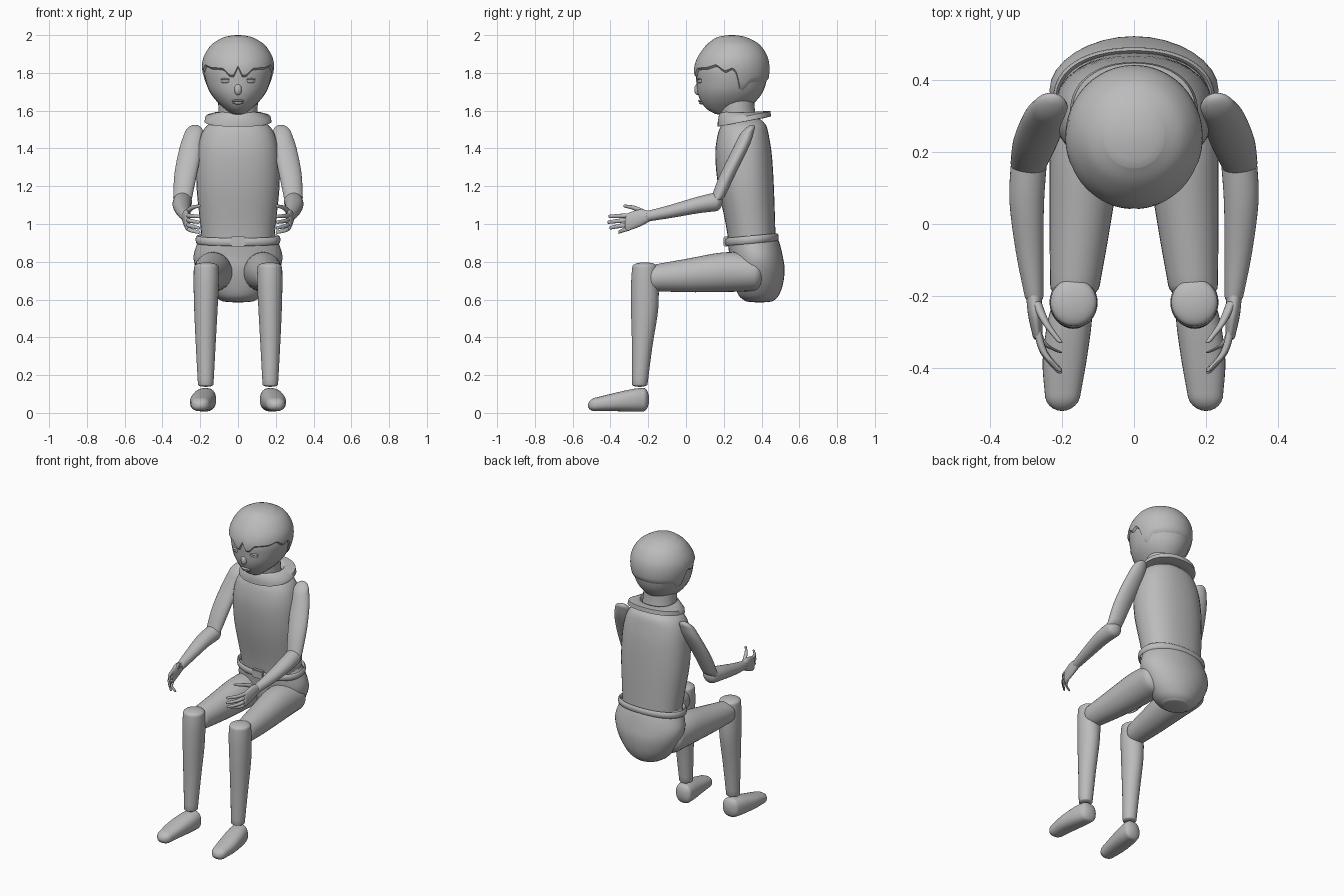
import bpy, bmesh
from math import sin, cos, pi, radians, copysign
from mathutils import Vector, Matrix

if "Cube" in bpy.data.objects:
    bpy.data.objects.remove(bpy.data.objects["Cube"])

GREY = bpy.data.materials.new("plain_grey")
GREY.use_nodes = True
GREY.diffuse_color = (0.5, 0.5, 0.5, 1)
GREY.node_tree.nodes["Principled BSDF"].inputs["Base Color"].default_value = (0.5, 0.5, 0.5, 1)
X, Y, Z = (Vector(a) for a in ((1, 0, 0), (0, 1, 0), (0, 0, 1)))


def finish(name, bm, mirror=False, angle=40):
    bmesh.ops.recalc_face_normals(bm, faces=bm.faces)
    me = bpy.data.meshes.new(name)
    bm.to_mesh(me)
    bm.free()
    me.materials.append(GREY)
    ob = bpy.data.objects.new(name, me)
    bpy.context.collection.objects.link(ob)
    bpy.ops.object.select_all(action='DESELECT')
    ob.select_set(True)
    bpy.context.view_layer.objects.active = ob
    bpy.ops.object.shade_smooth_by_angle(angle=radians(angle))
    if mirror:
        ob.modifiers.new("other_side", 'MIRROR')
    return ob


def smooth(rows, steps):
    """Catmull-Rom interpolation through rows of numbers."""
    out = []
    for i in range(len(rows) - 1):
        p = [Vector(rows[min(max(i + k, 0), len(rows) - 1)]) for k in (-1, 0, 1, 2)]
        for s in range(steps):
            t = s / steps
            out.append([0.5 * (2 * b + (c - a) * t + (2 * a - 5 * b + 4 * c - d) * t * t
                               + (3 * b - a - 3 * c + d) * t ** 3) for a, b, c, d in zip(*p)])
    return out + [list(rows[-1])]


def bridge(bm, rings, closed=False):
    n = len(rings[0])
    pairs = list(zip(rings, rings[1:])) + ([(rings[-1], rings[0])] if closed else [])
    for a, b in pairs:
        for i in range(n):
            bm.faces.new((a[i], a[(i + 1) % n], b[(i + 1) % n], b[i]))


def loft(name, rows, u=X, v=Y, power=2.0, domes=(0, 0), mirror=False, seg=32, steps=4):
    """Skin rows of (x, y, z, radius along u, radius along v), with domed ends."""
    rows = smooth(rows, steps)
    for end, dome in zip((0, -1), domes):
        if dome:
            c = Vector(rows[end][:3])
            out = (c - Vector(rows[1 if end == 0 else -2][:3])).normalized() * dome
            a, b = rows[end][3:]
            extra = [[*(c + out * sin(t)), a * cos(t), b * cos(t)]
                     for t in (pi / 2 * k / 6 for k in (1, 2, 3, 4, 5, 5.8))]
            rows = extra[::-1] + rows if end == 0 else rows + extra
    bm = bmesh.new()
    rings = []
    for x, y, z, a, b in rows:
        ring = []
        for i in range(seg):
            t = 2 * pi * i / seg
            c, s = (copysign(abs(w) ** (2 / power), w) for w in (cos(t), sin(t)))
            ring.append(bm.verts.new(Vector((x, y, z)) + u * a * c + v * b * s))
        rings.append(ring)
    bridge(bm, rings)
    bm.faces.new(rings[0])
    bm.faces.new(rings[-1])
    return finish(name, bm, mirror)


def stack(name, rows, **kw):
    """Upright body from rows of (z, front y, back y, half width)."""
    return loft(name, [(0, (f + b) / 2, z, w, (b - f) / 2) for z, f, b, w in rows], **kw)


def band(name, section, seg=64, power=2.2):
    """Closed ring; section rows are (half width, front y, back y, front z, back z)."""
    bm = bmesh.new()
    rings = []
    for w, f, b, zf, zb in section:
        ring = []
        for i in range(seg):
            t = 2 * pi * i / seg
            c, s = (copysign(abs(q) ** (2 / power), q) for q in (cos(t), sin(t)))
            k = (s + 1) / 2
            ring.append(bm.verts.new((w * c, f + (b - f) * k, zf + (zb - zf) * k)))
        rings.append(ring)
    bridge(bm, rings, closed=True)
    return finish(name, bm, angle=50)


def ball(name, centre, size, mirror=False, tilt=0):
    bm = bmesh.new()
    bmesh.ops.create_uvsphere(bm, u_segments=20, v_segments=12, radius=1, matrix=Matrix.Translation(
        centre) @ Matrix.Rotation(tilt, 4, 'Z') @ Matrix.Diagonal((*size, 1)))
    return finish(name, bm, mirror)


# Torso and pelvis
stack("torso", [(0.9, .225, .475, .19), (1.0, .21, .472, .2), (1.2, .17, .465, .22),
                (1.36, .155, .455, .218), (1.46, .165, .44, .2), (1.52, .185, .425, .165),
                (1.55, .21, .4, .11)], power=2.3, domes=(0, .01))
stack("pelvis", [(.595, .31, .465, .09), (.62, .28, .49, .13), (.68, .255, .513, .18),
                 (.76, .235, .522, .222), (.83, .23, .512, .235), (.9, .222, .495, .215),
                 (.94, .225, .478, .195)], domes=(.01, 0))

# Belt and buckle
band("belt", [(.217 + .008 * cos(t), .213 - .008 * cos(t), .482 + .009 * cos(t),
               .905 + .021 * sin(t), .93 + .021 * sin(t)) for t in (k * pi / 4 for k in range(8))])
bm = bmesh.new()
bmesh.ops.create_cube(bm, size=1, matrix=Matrix.Translation((0, .212, .907)) @ Matrix.Diagonal((.08, .025, .054, 1)))
bmesh.ops.bevel(bm, geom=bm.edges[:], offset=.005, segments=2, affect='EDGES')
finish("buckle", bm)

# Neck and collar
stack("neck", [(1.5, .19, .4, .115), (1.57, .18, .37, .105), (1.66, .17, .36, .105)])
band("collar", [(.112, .185, .385, 1.592, 1.59), (.125, .175, .41, 1.582, 1.597),
                (.172, .168, .447, 1.54, 1.597), (.178, .168, .45, 1.515, 1.57),
                (.15, .19, .41, 1.52, 1.56), (.1, .2, .37, 1.55, 1.57)])

# Head
HEAD = [(1.585, .15, .27, .04), (1.61, .108, .32, .07), (1.65, .078, .37, .113),
        (1.7, .06, .407, .15), (1.76, .054, .427, .172), (1.82, .053, .432, .181),
        (1.88, .075, .42, .17), (1.94, .12, .38, .13), (1.975, .165, .32, .075)]
stack("head", HEAD, domes=(.006, .01))

# Hair cap with a wavy hairline, given as (angle from the front, height)
HAIRLINE = [(0, 1.825), (8, 1.775), (15, 1.782), (24, 1.815), (50, 1.82), (65, 1.835), (80, 1.8),
            (92, 1.82), (98, 1.79), (104, 1.72), (112, 1.705), (122, 1.75), (150, 1.755), (180, 1.76)]


def hairline(deg):
    for (a, p), (b, q) in zip(HAIRLINE, HAIRLINE[1:]):
        if deg <= b:
            return p + (q - p) * (deg - a) / (b - a)
    return HAIRLINE[-1][1]


OUTLINE = smooth(HEAD, 6)


def scalp(z, t, grow):
    a, b = next(((p, q) for p, q in zip(OUTLINE, OUTLINE[1:]) if z <= q[0]), OUTLINE[-2:])
    k = (z - a[0]) / (b[0] - a[0])
    f, r, w = (a[j] + (b[j] - a[j]) * k for j in (1, 2, 3))
    return Vector(((w + grow) * sin(t), (f + r) / 2 - ((r - f) / 2 + grow) * cos(t), z + grow))


bm = bmesh.new()
SEG, ROWS = 96, 16
rings = []
for j in range(-1, ROWS + 1):
    ring = []
    for i in range(SEG):
        t = 2 * pi * i / SEG
        low = hairline(min(t, 2 * pi - t) * 180 / pi)
        k = sin(max(j, 0) / ROWS * pi / 2)
        ring.append(bm.verts.new(scalp(low + (1.975 - low) * k, t, -.006 if j < 0 else .01)))
    rings.append(ring)
for s, lift in ((.75, .007), (.4, .013), (.1, .015)):
    mid = Vector((0, .2425, 1.985))
    rings.append([bm.verts.new(mid + (q.co - mid) * s + Z * lift) for q in rings[ROWS + 1]])
bridge(bm, rings)
bm.faces.new(rings[-1])
finish("hair", bm)

# Face
ball("eye", (.068, .073, 1.757), (.024, .012, .012), True, .35)
ball("eyelid", (.068, .072, 1.766), (.027, .012, .006), True, .35)
ball("nose", (0, .062, 1.712), (.02, .018, .03))
ball("upper_lip", (0, .078, 1.652), (.033, .014, .007))
ball("lower_lip", (0, .083, 1.641), (.03, .014, .008))

# Legs
loft("thigh", [(.128, .36, .745, .105, .1), (.135, .2, .745, .1, .105), (.15, 0, .727, .085, .088),
               (.164, -.17, .715, .069, .07)], v=Z, domes=(.06, .04), mirror=True)
loft("shin", [(.168, -.218, .775, .064, .066), (.168, -.218, .7, .067, .072), (.17, -.219, .55, .062, .072),
              (.171, -.232, .35, .052, .054), (.171, -.245, .15, .041, .041)],
     domes=(.022, .012), mirror=True)
loft("foot", [(.172, -.225, .07, .056, .062), (.18, -.28, .067, .062, .06), (.193, -.38, .057, .061, .048),
              (.198, -.47, .046, .05, .037)], v=Z, power=2.4, domes=(.03, .05), mirror=True)

# Arms
loft("upper_arm", [(.235, .318, 1.475, .05, .048), (.25, .288, 1.4, .06, .058), (.276, .225, 1.27, .06, .058),
                   (.293, .17, 1.14, .05, .048)], v=Vector((0, .9, .43)), domes=(.05, .04), mirror=True)
loft("forearm", [(.293, .16, 1.118, .05, .05), (.298, .06, 1.1, .048, .044), (.29, -.08, 1.067, .038, .035),
                 (.278, -.2, 1.042, .026, .028)], v=Z, domes=(.035, .02), mirror=True)

# Hands
loft("palm", [(.278, -.19, 1.042, .022, .027), (.275, -.25, 1.03, .02, .046), (.268, -.31, 1.01, .014, .046)],
     v=Z, domes=(.02, .015), mirror=True)
loft("thumb", [(.27, -.22, 1.06, .014, .016), (.245, -.275, 1.085, .011, .012), (.208, -.325, 1.095, .008, .008)],
     v=Z, domes=(.01, .008), mirror=True, seg=12)
for label, z0, z1, tip in (("index", 1.045, 1.04, -.405), ("middle", 1.022, 1.01, -.41),
                           ("ring", .998, .98, -.4), ("little", .977, .957, -.355)):
    mid = (tip - .3) / 2
    loft(label + "_finger", [(.268, -.3, z0, .011, .012), (.25, mid - .005, (z0 + z1) / 2, .01, .011),
                             (.21, tip, z1, .008, .009)], v=Z, domes=(.008, .008), mirror=True, seg=12)
